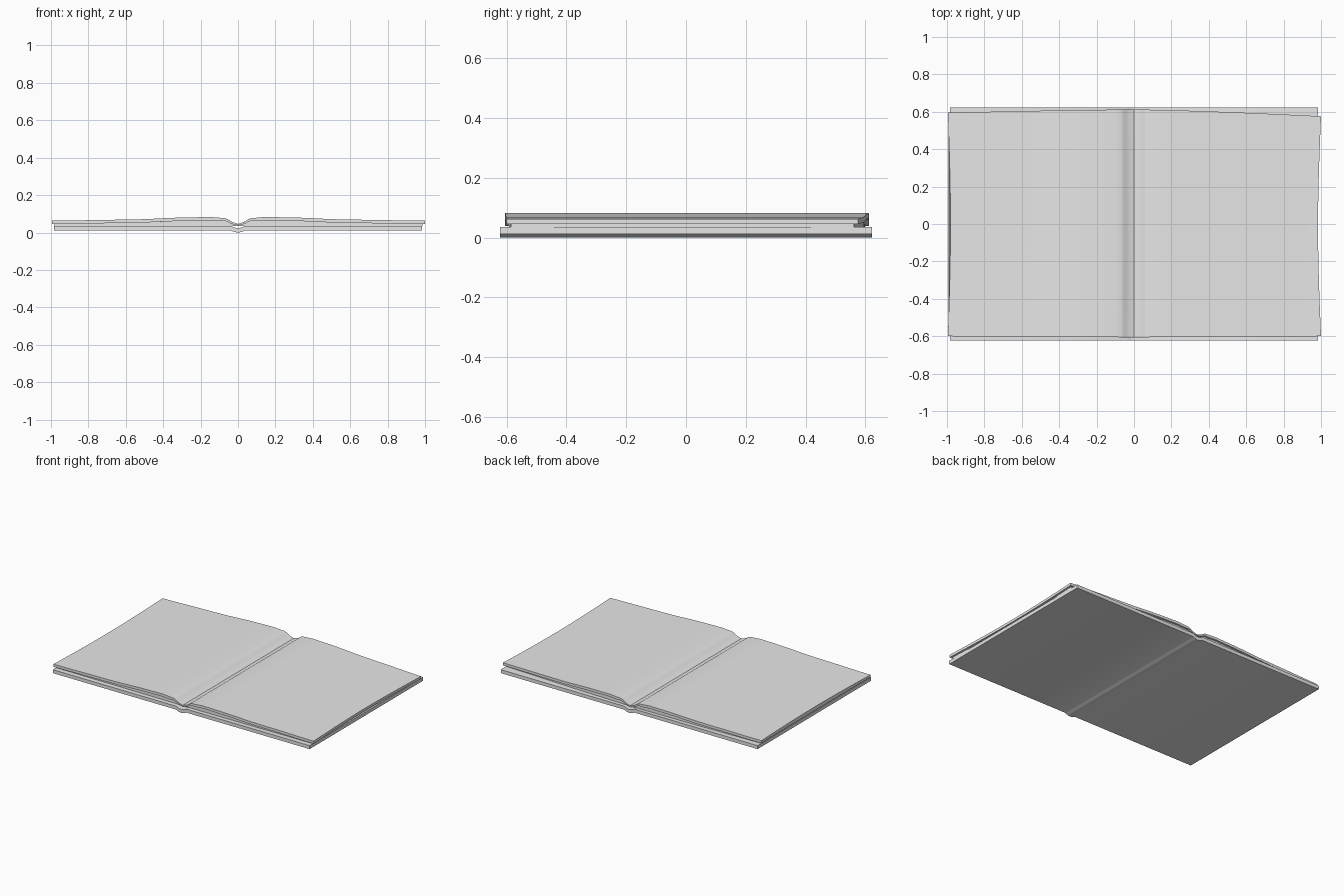
import bpy, bmesh, math

if "Cube" in bpy.data.objects:
    bpy.data.objects.remove(bpy.data.objects["Cube"])

gray = bpy.data.materials.new("light_gray")
gray.diffuse_color = (0.8, 0.8, 0.8, 1)
gray.use_nodes = True
gray.node_tree.nodes["Principled BSDF"].inputs["Base Color"].default_value = gray.diffuse_color


def finish(bm, name):
    bmesh.ops.recalc_face_normals(bm, faces=bm.faces)
    mesh = bpy.data.meshes.new(name)
    bm.to_mesh(mesh)
    bm.free()
    obj = bpy.data.objects.new(name, mesh)
    bpy.context.collection.objects.link(obj)
    mesh.materials.append(gray)
    bpy.ops.object.select_all(action='DESELECT')
    obj.select_set(True)
    bpy.context.view_layer.objects.active = obj
    bpy.ops.object.shade_smooth_by_angle(angle=math.radians(35))
    return obj


def loft(name, rings):
    """Skin a row of equal closed sections and cap both ends."""
    bm = bmesh.new()
    loops = [[bm.verts.new(p) for p in ring] for ring in rings]
    n = len(loops[0])
    for a, b in zip(loops, loops[1:]):
        for i in range(n):
            j = (i + 1) % n
            bm.faces.new((a[i], a[j], b[j], b[i]))
    bm.faces.new(loops[0])
    bm.faces.new(loops[-1])
    return finish(bm, name)


def sample(curve, x):
    """Smoothly interpolate a list of (x, value) points."""
    for (x0, v0), (x1, v1) in zip(curve, curve[1:]):
        if x <= x1:
            t = (x - x0) / (x1 - x0)
            return v0 + (v1 - v0) * t * t * (3 - 2 * t)
    return curve[-1][1]


# Cover: two thin boards joined by a rounded spine
def cover_section(x):
    dip = 0.012 * math.cos(math.pi / 2 * min(abs(x) / 0.04, 1))
    return 0.012 - dip, 0.036 - dip


xs = [-0.985] + [-0.04 + 0.01 * i for i in range(9)] + [0.985]
rings = []
for x in xs:
    low, high = cover_section(x)
    rings.append([(x, -0.622, low), (x, 0.622, low), (x, 0.622, high), (x, -0.622, high)])
loft("cover", rings)

# Top surface of the open pages, from the gutter outwards
TOP = [(0, 0.046), (0.025, 0.054), (0.07, 0.077), (0.15, 0.083), (0.25, 0.081),
       (0.6, 0.069), (1.0, 0.063)]
STEPS = [0, 0.012, 0.025, 0.04, 0.055, 0.07, 0.1, 0.15, 0.2, 0.25, 0.32, 0.4,
         0.5, 0.6, 0.75, 0.88, 1]
ROWS = 12


def pages(name, side, end, bow, back_drop, inset, top_gap, thickness):
    """One side of the open pages: bowed outer end and slanted back edge."""
    rings = []
    for u in STEPS:
        top, low = [], []
        for k in range(ROWS + 1):
            v = k / ROWS
            y0 = -0.606 + 0.006 * u + inset
            y1 = 0.612 - back_drop * u ** 1.4 - inset
            y = y0 + (y1 - y0) * v
            reach = end - bow * math.sin(math.pi * v) - inset
            x = side * u * reach
            z = sample(TOP, u) - top_gap(u)
            top.append((x, y, z))
            low.append((x, y, z - thickness(u)))
        rings.append(top + low[::-1])
    return loft(name, rings)


LEAF = lambda u: 0.008 + 0.010 * min(u / 0.1, 1)
STACK_LOW = lambda u: max(sample(TOP, u) - LEAF(u) + 0.001 - 0.034, 0.004)

for label, side, end, bow, drop in (("left", -1, 0.995, 0.014, 0.017),
                                    ("right", 1, 1.0, 0.016, 0.036)):
    # Upper leaves overhang the recessed stack beneath
    pages(label + "_top_leaves", side, end, bow, drop, 0, lambda u: 0, LEAF)
    pages(label + "_page_stack", side, end, bow, drop, 0.014,
          lambda u: LEAF(u) - 0.001, STACK_LOW)
